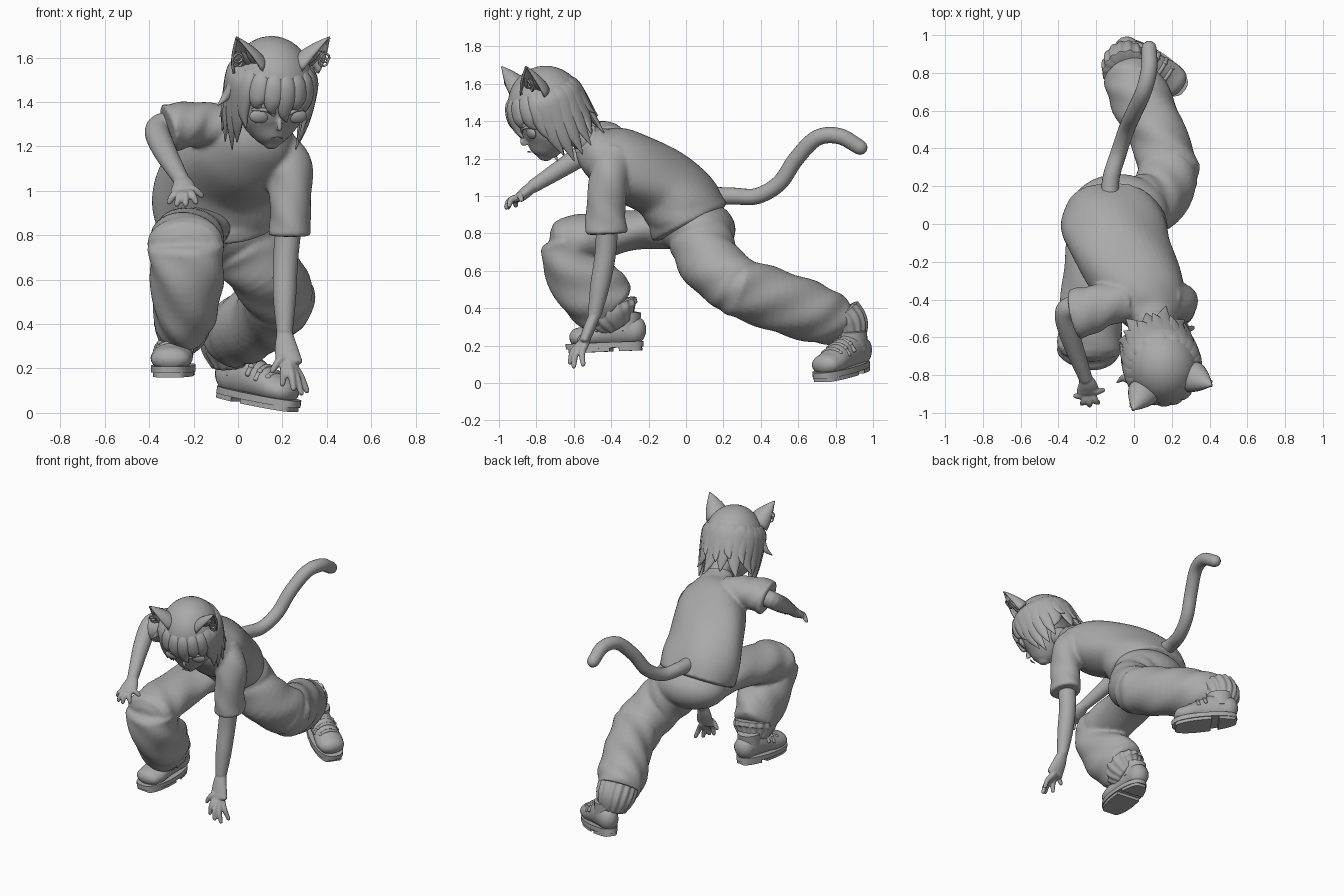
import bpy, bmesh, math
from mathutils import Matrix, Vector
from math import sin, cos, pi, radians

cube = bpy.data.objects.get("Cube")
if cube:
    bpy.data.objects.remove(cube, do_unlink=True)

grey = bpy.data.materials.new("clay grey")
grey.use_nodes = True
TONE = (0.4, 0.4, 0.4, 1)
grey.diffuse_color = TONE
for node in grey.node_tree.nodes:
    if node.type == 'BSDF_PRINCIPLED':
        node.inputs["Base Color"].default_value = TONE
        node.inputs["Roughness"].default_value = 0.7


def finish(name, bm, voxel=0, soften=4, solid=0):
    """Turn a bmesh into a smooth object, optionally fused into one skin."""
    bmesh.ops.recalc_face_normals(bm, faces=bm.faces)
    me = bpy.data.meshes.new(name)
    bm.to_mesh(me)
    bm.free()
    me.materials.append(grey)
    me.polygons.foreach_set("use_smooth", [True] * len(me.polygons))
    ob = bpy.data.objects.new(name, me)
    bpy.context.collection.objects.link(ob)
    if voxel:
        mod = ob.modifiers.new("fuse", 'REMESH')
        mod.mode = 'VOXEL'
        mod.voxel_size = voxel
        mod.use_smooth_shade = True
        mod = ob.modifiers.new("soften", 'SMOOTH')
        mod.iterations = soften
    else:
        me.set_sharp_from_angle(angle=0.9)
    if solid:
        ob.modifiers.new("thickness", 'SOLIDIFY').thickness = solid


def spline(stations, sub):
    """Smooth samples through stations (x, y, z, side radius, depth radius)."""
    p = [Vector(s if len(s) == 5 else (*s, s[3])) for s in stations]
    p = [p[0] * 2 - p[1]] + p + [p[-1] * 2 - p[-2]]
    out = []
    for i in range(1, len(p) - 2):
        a, b, c, d = p[i - 1:i + 3]
        for k in range(sub):
            t = k / sub
            out.append((b * 2 + (c - a) * t + (a * 2 - b * 5 + c * 4 - d) * t * t
                        + (b * 3 - a - c * 3 + d) * t ** 3) * 0.5)
    return out + [p[-2]]


def loft(bm, stations, hint=(1, 0, 0), m=Matrix(), folds=(0, 3, 9), n=20, sub=6, dome=0.5):
    """Tube of elliptic sections; folds = (amount, waves around, twist along)."""
    s = spline(stations, sub)
    mid = [Vector(v[:3]) for v in s]
    rings = []
    for i, v in enumerate(s):
        t = (mid[min(i + 1, len(s) - 1)] - mid[max(i - 1, 0)]).normalized()
        rings.append((mid[i], t, max(v[3], 0.002), max(v[4], 0.002)))

    def cap(ring, sign):
        c, t, ra, rb = ring
        return [(c + t * sign * dome * min(ra, rb) * sin(a), t, ra * cos(a), rb * cos(a))
                for a in (radians(30), radians(60), radians(82))]
    rings = cap(rings[0], -1)[::-1] + rings + cap(rings[-1], 1)
    loops = []
    for i, (c, t, ra, rb) in enumerate(rings):
        side = Vector(hint)
        side = (side - t * side.dot(t)).normalized()
        up = t.cross(side)
        loop = []
        for k in range(n):
            a = 2 * pi * k / n
            w = 1 + folds[0] * sin(folds[1] * a + folds[2] * i / len(rings) * pi)
            loop.append(bm.verts.new(m @ (c + side * ra * w * cos(a) + up * rb * w * sin(a))))
        loops.append(loop)
    for a, b in zip(loops, loops[1:]):
        for k in range(n):
            bm.faces.new((a[k], a[(k + 1) % n], b[(k + 1) % n], b[k]))
    bm.faces.new(loops[0])
    bm.faces.new(loops[-1])


def ball(bm, centre, radii, m=Matrix()):
    mat = m @ Matrix.Translation(centre) @ Matrix.Diagonal((*radii, 1))
    return bmesh.ops.create_uvsphere(bm, u_segments=32, v_segments=20, radius=1, matrix=mat)["verts"]


def single(name, stations, **kw):
    bm = bmesh.new()
    loft(bm, stations, **kw)
    finish(name, bm)


# shirt: bent torso with two short sleeves, fused
CLOTH = (0.03, 3, 7)
bm = bmesh.new()
loft(bm, [(-.1, .025, .86, .275, .22), (-.1, -.03, .96, .285, .21), (-.06, -.15, 1.08, .265, .19),
          (.04, -.335, 1.17, .235, .185), (.09, -.455, 1.235, .18, .145), (.12, -.53, 1.3, .1, .09)],
     hint=(1, -.1, -.2), folds=(.015, 5, 5), n=40, dome=.1)
loft(bm, [(.16, -.39, 1.21, .1), (.23, -.41, 1.1, .105), (.235, -.43, .93, .092, .105),
          (.235, -.425, .8, .095, .115)], folds=CLOTH, n=28, dome=.05)
loft(bm, [(-.04, -.41, 1.28, .1), (-.16, -.43, 1.3, .115, .1), (-.25, -.46, 1.295, .13, .105),
          (-.315, -.475, 1.28, .135, .11)], hint=(0, 1, 0), folds=CLOTH, n=28, dome=.05)
finish("shirt", bm, .011, 3)

# trousers: hips, crouched right leg, stretched left leg, fused
bm = bmesh.new()
ball(bm, (-.08, .065, .82), (.262, .2, .16))
loft(bm, [(-.17, .02, .83, .17, .12), (-.21, -.25, .82, .165, .105), (-.23, -.5, .78, .165, .13),
          (-.235, -.65, .755, .17, .13)], folds=CLOTH, n=32, dome=.6)
loft(bm, [(-.235, -.66, .75, .17, .12), (-.23, -.61, .62, .165, .155), (-.235, -.5, .49, .15, .185),
          (-.25, -.41, .4, .125, .165)], folds=(.04, 4, 6), n=32, dome=.3)
loft(bm, [(.02, .08, .76, .17), (.12, .13, .64, .165), (.19, .27, .52, .16)], folds=CLOTH, n=32)
loft(bm, [(.19, .26, .52, .165, .16), (.13, .46, .45, .15, .165), (.03, .67, .38, .16, .16),
          (-.035, .8, .335, .135)], folds=(.035, 4, 8), n=32)
finish("trousers", bm, .011, 3)

# gathered trouser cuffs
single("right_cuff", [(-.25, -.415, .42, .12, .15), (-.255, -.4, .37, .12, .145), (-.27, -.365, .31, .085, .1)],
       folds=(.035, 16, 0), n=96, dome=.1)
single("left_cuff", [(-.035, .81, .36, .13), (-.04, .85, .3, .125), (-.03, .875, .22, .09)],
       folds=(.04, 16, 0), n=96, dome=.1)


# arms with hands
def arm(name, path, palm, tips, hint):
    bm = bmesh.new()
    loft(bm, path, hint=hint)
    wrist, palm = Vector(path[-1][:3]), Vector(palm)
    centre = sum((Vector(t) for t in tips[:4]), Vector()) / 4
    knuckle = palm.lerp(centre, .25)
    loft(bm, [(*wrist, .036, .03), (*wrist.lerp(palm, .6), .05, .032), (*knuckle, .062, .028)])
    for i, t in enumerate(tips):
        t = Vector(t)
        start = palm.lerp(t, .3 if i < 4 else 0)
        bend = start.lerp(t, .55) + Vector((0, -.012, .012))
        loft(bm, [(*start, .021), (*bend, .018), (*t, .013)], n=12, sub=4, dome=1)
    finish(name, bm, .006, 2)


arm("left_arm", [(.235, -.42, .9, .06), (.215, -.43, .7, .057), (.21, -.46, .52, .052),
                 (.21, -.49, .36, .036)], (.22, -.53, .26),
    [(.31, -.55, .1), (.285, -.6, .09), (.25, -.62, .11), (.2, -.6, .13), (.155, -.57, .19)], (1, 0, 0))
arm("right_arm", [(-.26, -.43, 1.31, .06), (-.36, -.46, 1.28, .057), (-.335, -.6, 1.19, .054),
                  (-.255, -.82, 1.05, .036)], (-.24, -.87, 1.01),
    [(-.31, -.91, .95), (-.275, -.95, .94), (-.235, -.96, .94), (-.19, -.945, .95),
     (-.165, -.88, .98)], (1, 0, .3))

# tail
single("tail", [(-.13, .12, 1.0, .05), (-.12, .25, 1.0, .045), (-.08, .38, 1.0, .043),
                (-.04, .5, 1.07, .043), (0, .59, 1.2, .043), (.05, .7, 1.31, .043),
                (.08, .82, 1.32, .043), (.08, .93, 1.26, .04)], dome=1, sub=10)


# shoes: toe points along local -y
def shoe(name, m):
    bm = bmesh.new()
    loft(bm, [(0, .16, .115, .072, .085), (0, .08, .13, .08, .1), (0, -.02, .115, .088, .085),
              (0, -.11, .095, .1, .068), (0, -.17, .09, .092, .058)], m=m, n=28, dome=.8)
    loft(bm, [(0, .1, .12, .08), (0, .11, .23, .078, .085)], m=m, n=28, dome=.1)
    # thin walled sole with tread and heel blocks
    for y0, y1, z0, z1, grow in ((-.24, .2, .022, .055, 1), (-.22, .02, 0, .03, .92), (.07, .19, 0, .03, .92)):
        rim = []
        for k in range(36):
            a = 2 * pi * k / 36
            y = min(max(.22 * sin(a) - .02, y0), y1)
            x = grow * (.1 - .06 * y) * abs(cos(a)) ** .75 * (1 if cos(a) > 0 else -1)
            rim.append((x, y))
        low = [bm.verts.new(m @ Vector((x, y, z0))) for x, y in rim]
        high = [bm.verts.new(m @ Vector((x, y, z1))) for x, y in rim]
        bm.faces.new(low)
        bm.faces.new(high)
        for k in range(36):
            j = (k + 1) % 36
            bm.faces.new((low[k], low[j], high[j], high[k]))
    # straps and studs
    for y, z in ((-.1, .165), (-.05, .185), (0, .2)):
        loft(bm, [(-.088, y, z - .06, .012), (-.05, y, z - .012, .012), (0, y, z + .004, .012),
                  (.05, y, z - .012, .012), (.088, y, z - .06, .012)], hint=(0, 1, 0), m=m, n=8)
        for s in (-1, 1):
            ball(bm, (s * .062, y, z - .02), (.014, .014, .014), m)
    finish(name, bm)


shoe("left_shoe", Matrix.Translation((.07, .85, .04)) @ Matrix.Rotation(.95, 4, 'Z')
     @ Matrix.Rotation(.16, 4, 'X') @ Matrix.Diagonal((.9, 1, .95, 1)))
shoe("right_shoe", Matrix.Translation((-.285, -.415, .168)) @ Matrix.Rotation(-.12, 4, 'Z')
     @ Matrix.Rotation(.04, 4, 'X') @ Matrix.Diagonal((.95, .95, .9, 1)))

# head: local frame, turned and tipped forward
H = (Matrix.Translation((.15, -.75, 1.465)) @ Matrix.Rotation(.3, 4, 'Z')
     @ Matrix.Rotation(.35, 4, 'X'))
single("neck", [(.11, -.47, 1.26, .08), (.13, -.57, 1.32, .065), (.14, -.7, 1.38, .065)])
single("collar", [(.105, -.5, 1.275, .125, .1), (.12, -.54, 1.305, .1, .085)], hint=(1, -.1, -.2), n=32, dome=.1)

bm = bmesh.new()
ball(bm, (0, 0, .02), (.17, .175, .18), H)
loft(bm, [(0, -.02, .06, .16, .155), (0, -.03, -.06, .162, .147), (0, -.05, -.15, .135, .12),
          (0, -.08, -.215, .075, .08), (0, -.095, -.245, .03, .035)], m=H, n=32)
loft(bm, [(0, -.16, -.07, .008), (0, -.185, -.125, .012), (0, -.165, -.14, .008)], m=H, n=12)
finish("face", bm, .008, 3)

bm = bmesh.new()
for s in (-1, 1):
    ball(bm, (s * .075, -.155, -.085), (.045, .018, .032), H @ Matrix.Rotation(s * .1, 4, 'Z'))
    loft(bm, [(s * .03, -.178, -.07, .005), (s * .07, -.174, -.045, .009), (s * .125, -.138, -.055, .006)],
         hint=(0, 0, 1), m=H, n=10)
loft(bm, [(-.025, -.164, -.185, .003), (0, -.169, -.181, .005), (.025, -.164, -.185, .003)],
     hint=(0, 0, 1), m=H, n=8)
finish("eyes_and_mouth", bm)

# hair: smooth crown tucked in around the face, with pointed locks emerging from it
bm = bmesh.new()
cap_verts = ball(bm, (0, .01, .01), (.192, .21, .22))
for v in cap_verts:
    if v.co.z < .03 and v.co.y < .03:
        v.co.x *= .78
        v.co.y *= .75
    elif v.co.z < -.1:
        v.co *= .85
bmesh.ops.transform(bm, matrix=H, verts=cap_verts)


def lock(azimuth, tip_z, flare, width, top=42, sway=.02):
    a = radians(azimuth)
    out, tangent = Vector((.93 * sin(a), -cos(a), 0)), Vector((cos(a), sin(a), 0))
    path = []
    for el, sink, w, t in ((top, .88, .35, .01), (top * .5, .98, .9, .02), (2, 1, 1, .023)):
        e = radians(el)
        p = (out * .202 * cos(e) + Vector((0, 0, .215 * sin(e)))) * sink + Vector((0, .008, .01))
        path.append((*p, width * w, t))
    low = out * (.194 + flare * .4) + Vector((0, .008, tip_z * .55))
    tip = out * (.18 + flare) + tangent * sway + Vector((0, .008, tip_z))
    path += [(*low, width * .62, .018), (*tip, .003, .003)]
    loft(bm, path, hint=tangent, m=H, n=12, sub=5)


for az, z in ((-56, -.15), (-36, -.045), (-15, -.06), (4, -.1), (23, -.045), (42, -.07), (58, -.15)):
    lock(az, z, .01, .043)
for s in (-1, 1):
    for az, z, f in ((70, -.25, -.02), (86, -.3, -.02), (102, -.28, .01), (118, -.25, .035)):
        lock(s * az, z, f, .058, 38, s * .015)
for i in range(5):
    lock(134 + i * 23, -.19 - .03 * (i % 2), .05 + .02 * (i % 2), .064, 40, .02 * (i - 2))
for i in range(4):
    lock(145 + i * 23, -.1 - .03 * (i % 2), .065, .05, 45, .015)
lock(-84, -.07, .1, .03, 40)
finish("hair", bm)


# cat ears: curved open shells
def ear(name, s):
    bm = bmesh.new()
    base, tip = Vector((s * .125, -.05, .13)), Vector((s * .22, -.09, .277))
    up = tip - base
    front = Vector((s * .65, -.76, 0))
    front = (front - up * front.dot(up) / up.length_squared).normalized()
    side = up.normalized().cross(front)
    rows = []
    for j in range(9):
        v = j / 8
        row = []
        for i in range(17):
            a = pi * (i / 16 * 1.3 - .15)
            p = base + up * v + (side * .085 * cos(a) - front * .07 * sin(a)) * (1 - v ** 1.5 * .98)
            row.append(bm.verts.new(H @ (p + front * .02 * (1 - v))))
        rows.append(row)
    for a, b in zip(rows, rows[1:]):
        for i in range(16):
            bm.faces.new((a[i], a[i + 1], b[i + 1], b[i]))
    finish(name, bm, solid=.012)
    # inner tufts and small rings
    bm = bmesh.new()
    for k in (-1, 0, 1):
        foot = base + side * k * .035
        end = base + up * .6 + side * k * .025 + front * .02
        loft(bm, [(*foot, .026, .014), (*foot.lerp(end, .5), .022, .012), (*end, .002, .002)],
             hint=side, m=H, n=10)
    for v in (.25, .4):
        c = base + up * v + Vector((s * .07 * (1 - v), -.035, -.01))
        ring = [(*(c + Vector((.02 * cos(a), 0, .02 * sin(a)))), .005)
                for a in [2 * pi * q / 10 for q in range(11)]]
        loft(bm, ring, hint=(0, 1, 0), m=H, n=8, sub=2)
    finish(name + "_tufts", bm)


ear("left_ear", 1)
ear("right_ear", -1)
